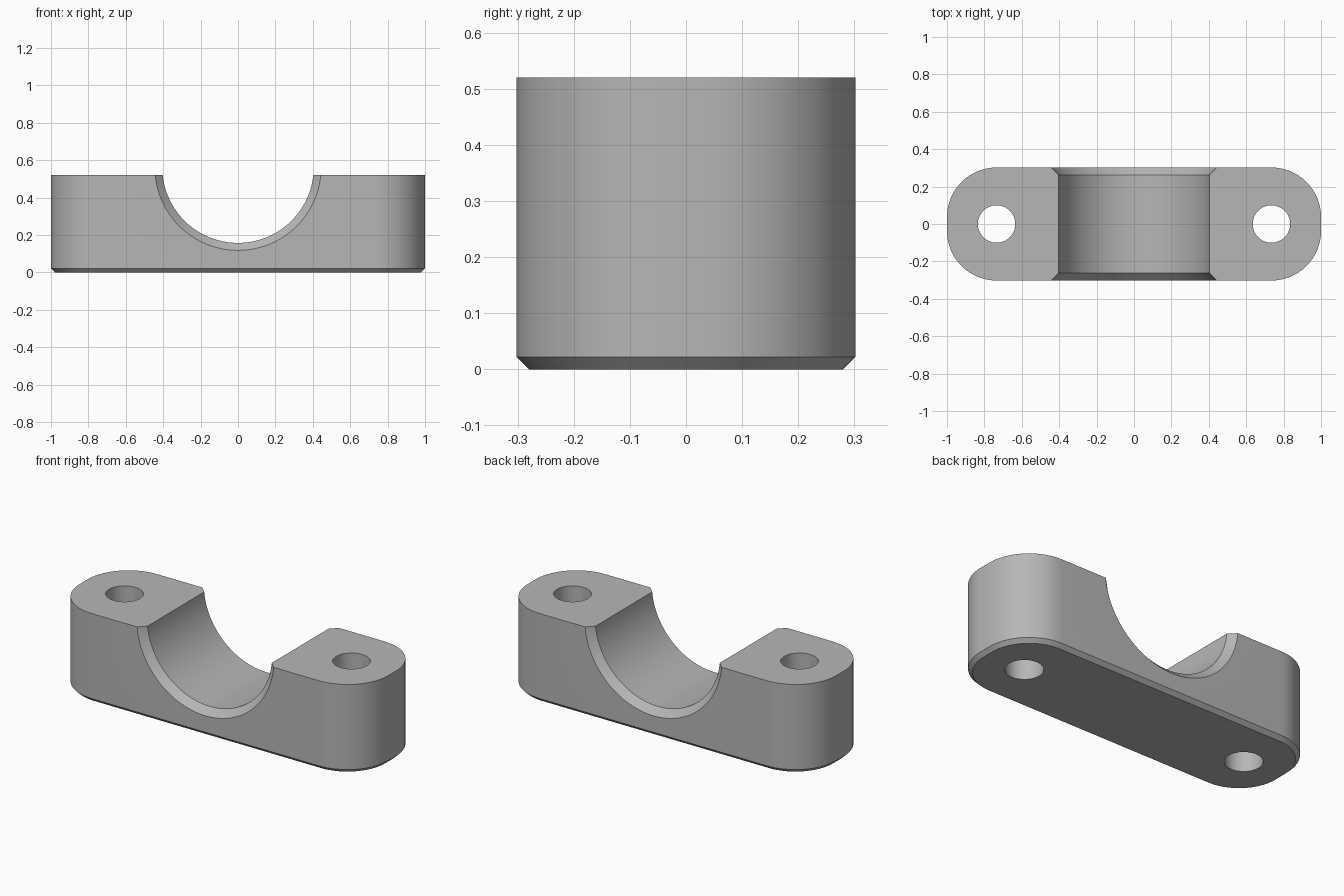
import bpy
import bmesh
from math import cos, sin, pi, radians
from mathutils import Matrix, Vector

HEIGHT, HALF_DEPTH, CHAMFER = 0.52, 0.302, 0.022
CORNER = 0.265
BORE_R, BORE_Z, BORE_CHAMFER = 0.405, 0.563, 0.04
HOLE_X, HOLE_R = 0.735, 0.1

cube = bpy.data.objects.get("Cube")
if cube:
    bpy.data.objects.remove(cube)

metal = bpy.data.materials.new("plain grey")
grey = (0.47, 0.47, 0.47, 1)
metal.use_nodes = True
metal.diffuse_color = grey
metal.node_tree.nodes["Principled BSDF"].inputs["Base Color"].default_value = grey


def loft(name, rings):
    """Closed solid through rings of matching points."""
    bm = bmesh.new()
    loops = [[bm.verts.new(p) for p in ring] for ring in rings]
    n = len(loops[0])
    for a, b in zip(loops, loops[1:]):
        for i in range(n):
            j = (i + 1) % n
            bm.faces.new((a[i], a[j], b[j], b[i]))
    bm.faces.new(loops[0])
    bm.faces.new(loops[-1])
    bmesh.ops.recalc_face_normals(bm, faces=bm.faces)
    mesh = bpy.data.meshes.new(name)
    bm.to_mesh(mesh)
    bm.free()
    mesh.materials.append(metal)
    obj = bpy.data.objects.new(name, mesh)
    bpy.context.collection.objects.link(obj)
    return obj


def outline(inset, z, steps=16):
    """Rectangle with large rounded corners."""
    pts = []
    r = CORNER - inset
    for k, (sx, sy) in enumerate([(1, 1), (-1, 1), (-1, -1), (1, -1)]):
        for i in range(steps + 1):
            a = (k + i / steps) * pi / 2
            pts.append(Vector((sx * (1 - CORNER) + r * cos(a),
                               sy * (HALF_DEPTH - CORNER) + r * sin(a), z)))
    return pts


def circle(r, z, n):
    return [Vector((r * cos(2 * pi * i / n), r * sin(2 * pi * i / n), z))
            for i in range(n)]


# Body with chamfered underside
body = loft("clamp_body", [outline(CHAMFER, 0), outline(0, CHAMFER), outline(0, HEIGHT)])

# Saddle cutter: bore that flares at both mouths, laid along y
flare = 0.05
inner = HALF_DEPTH - BORE_CHAMFER
outer = HALF_DEPTH + flare
sections = [(BORE_R + BORE_CHAMFER + flare, -outer), (BORE_R, -inner),
            (BORE_R, inner), (BORE_R + BORE_CHAMFER + flare, outer)]
saddle = loft("saddle_cutter", [circle(r, z, 96) for r, z in sections])
saddle.data.transform(Matrix.Translation((0, 0, BORE_Z)) @ Matrix.Rotation(pi / 2, 4, 'X'))
cutters = [saddle]

# Bolt hole cutters
for side, x in (("left", HOLE_X), ("right", -HOLE_X)):
    hole = loft(side + "_hole_cutter", [circle(HOLE_R, -0.1, 48), circle(HOLE_R, 0.7, 48)])
    hole.data.transform(Matrix.Translation((x, 0, 0)))
    cutters.append(hole)

for cutter in cutters:
    cut = body.modifiers.new(cutter.name, 'BOOLEAN')
    cut.operation = 'DIFFERENCE'
    cut.solver = 'EXACT'
    cut.object = cutter

# Apply the cuts and drop the cutters
bpy.context.view_layer.objects.active = body
body.select_set(True)
for cutter in cutters:
    cutter.select_set(False)
    bpy.ops.object.modifier_apply(modifier=cutter.name)
    bpy.data.objects.remove(cutter)

bpy.ops.object.shade_smooth_by_angle(angle=radians(30))
